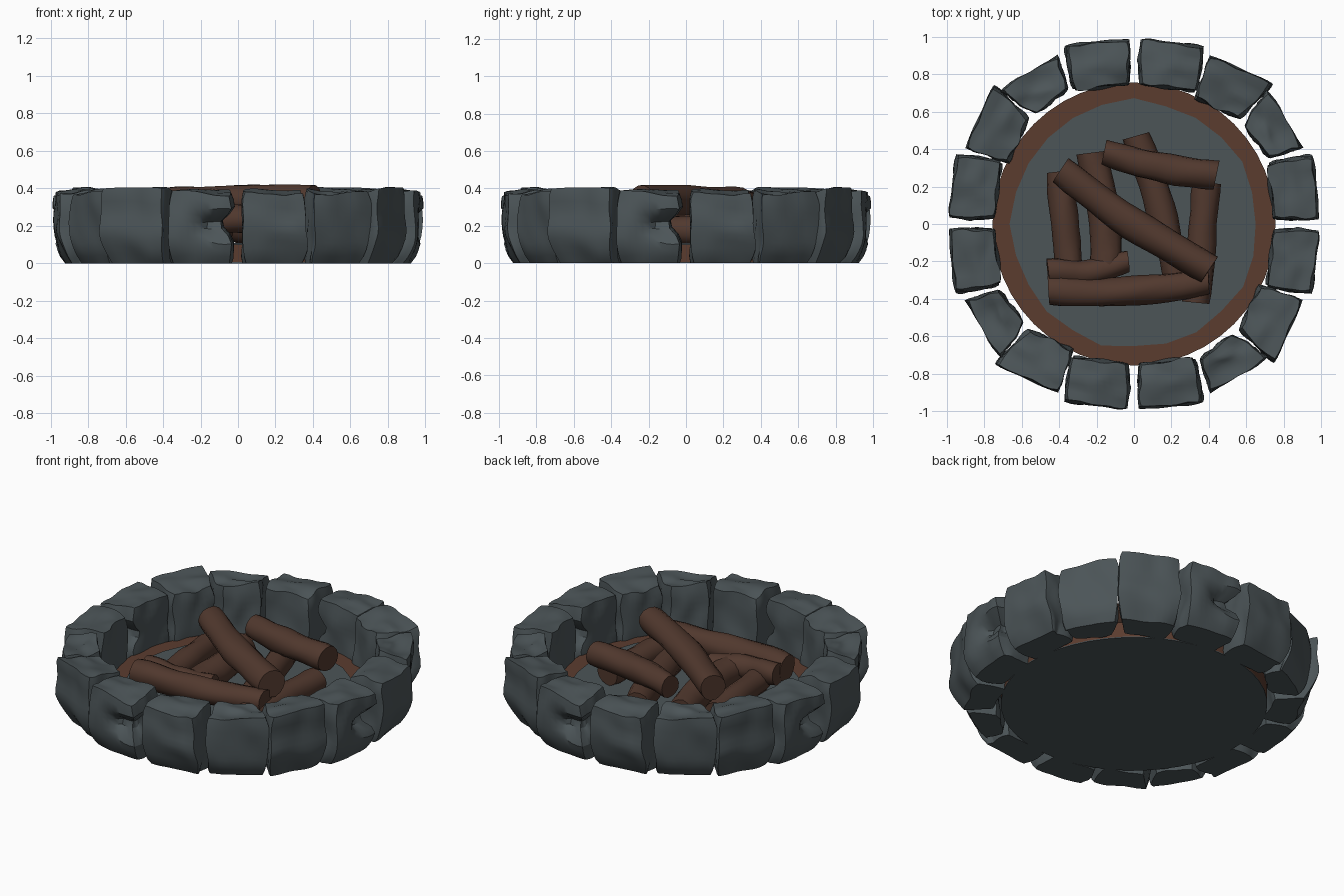
import bpy, bmesh, math, random
from mathutils import Vector, Matrix, noise

if "Cube" in bpy.data.objects:
    bpy.data.objects.remove(bpy.data.objects["Cube"])

random.seed(4)


def material(name, rgb):
    m = bpy.data.materials.new(name)
    m.diffuse_color = (*rgb, 1)
    m.use_nodes = True
    m.node_tree.nodes["Principled BSDF"].inputs["Base Color"].default_value = m.diffuse_color
    return m


STONE = material("slate grey", (0.072, 0.090, 0.097))
DIRT = material("brown earth", (0.105, 0.045, 0.028))
WOOD = material("dark bark", (0.082, 0.040, 0.027))


def finish(name, bm, mat, angle=35):
    bmesh.ops.recalc_face_normals(bm, faces=bm.faces)
    me = bpy.data.meshes.new(name)
    bm.to_mesh(me)
    bm.free()
    me.materials.append(mat)
    ob = bpy.data.objects.new(name, me)
    bpy.context.collection.objects.link(ob)
    bpy.ops.object.select_all(action='DESELECT')
    ob.select_set(True)
    bpy.context.view_layer.objects.active = ob
    bpy.ops.object.shade_smooth_by_angle(angle=math.radians(angle))
    return ob


# Chiselled stone: plan corners are inner start, outer start, outer end, inner end
def stone(name, quad, height, seed, cracked=False):
    bm = bmesh.new()
    bmesh.ops.create_cube(bm, size=1)
    bmesh.ops.subdivide_edges(bm, edges=bm.edges[:], cuts=9, use_grid_fill=True)
    a, b, c, d = [Vector((x, y, 0)) for x, y in quad]
    for v in bm.verts:
        u, t, w = v.co.x * 2, v.co.y * 2, v.co.z * 2      # radial, around, up
        round_u = 1 - 0.05 * abs(t) ** 4 - 0.05 * abs(w) ** 6
        round_t = 1 - 0.06 * abs(w) ** 6 - 0.04 * abs(u) ** 6
        u2, t2 = u * round_u, t * round_t
        if w < 0 and u > 0:                               # outer face leans in at the base
            u2 -= 0.5 * u * (-w) ** 2.2
        if cracked and t > -0.3:                          # broken notch beside the gap
            k = max(0, 1 - abs(w - 0.12) / 0.42) * min(1, (t + 0.3) / 0.7)
            if u > 0:
                u2 -= 0.75 * k * u
            t2 -= 0.45 * k * max(t, 0)
        f, g = u2 / 2 + 0.5, t2 / 2 + 0.5
        p = a.lerp(b, f).lerp(d.lerp(c, f), g)
        tilt = 0.012 * math.sin(seed * 2.1 + u * 1.3 + t)
        p.z = (w + 1) / 2 * (height + tilt)
        n = noise.noise_vector(Vector((u, t, w)) * 1.3 + Vector((seed * 7.3, 0, 0)))
        p += n * 0.018
        p.z = max(p.z, 0.004 if w > -0.99 else 0)
        if w < -0.99:
            p.z = 0
        v.co = p
    return finish(name, bm, STONE, 32)


# Four different stones, repeated in each quarter of the ring
kinds = [
    ([(0.745, 0.025), (0.985, 0.02), (0.955, 0.375), (0.71, 0.325)], 0.375, False),
    ([(0.72, 0.35), (0.905, 0.405), (0.71, 0.72), (0.585, 0.525)], 0.38, False),
    ([(0.56, 0.56), (0.745, 0.745), (0.405, 0.905), (0.325, 0.67)], 0.392, False),
    ([(0.335, 0.70), (0.375, 0.95), (0.025, 0.995), (0.025, 0.745)], 0.375, True),
]
for i, (quad, h, cracked) in enumerate(kinds):
    first = stone(f"ring_stone_{i + 1}", quad, h, i + 1, cracked)
    for q in range(1, 4):
        ob = bpy.data.objects.new(f"ring_stone_{i + 1}_{q}", first.data)
        ob.rotation_euler.z = q * math.pi / 2
        bpy.context.collection.objects.link(ob)


# Ground bed: grey underside, earth ring, ash bed with an uneven rim
def disc(name, r, z0, z1, mat, sides, wobble=0.0):
    bm = bmesh.new()
    lo, hi = [], []
    for k in range(sides):
        an = 2 * math.pi * k / sides
        rr = r + random.uniform(-wobble, wobble)
        lo.append(bm.verts.new((rr * math.cos(an), rr * math.sin(an), z0)))
        hi.append(bm.verts.new((rr * math.cos(an), rr * math.sin(an), z1)))
    bm.faces.new(lo)
    bm.faces.new(hi)
    for k in range(sides):
        j = (k + 1) % sides
        bm.faces.new((lo[k], lo[j], hi[j], hi[k]))
    return finish(name, bm, mat)


disc("base_underside", 0.755, 0.0, 0.006, STONE, 48)
disc("earth_bed", 0.755, 0.006, 0.10, DIRT, 48)
disc("ash_bed", 0.66, 0.09, 0.108, STONE, 24, 0.012)


# Logs: knobbly tubes with flat ends, bowed along their length
def log(name, p0, p1, r0, r1, bow=(0, 0, 0), seed=0):
    p0, p1, bow = Vector(p0), Vector(p1), Vector(bow)
    axis = (p1 - p0).normalized()
    side = axis.cross(Vector((0, 0, 1))).normalized()
    up = side.cross(axis)
    bm = bmesh.new()
    rings, steps, sides = [], 12, 14
    for s in range(steps + 1):
        f = s / steps
        centre = p0.lerp(p1, f) + bow * math.sin(math.pi * f)
        ring = []
        for k in range(sides):
            an = 2 * math.pi * k / sides
            out = side * math.cos(an) + up * math.sin(an)
            r = r0 + (r1 - r0) * f
            r *= 1 + 0.16 * noise.noise(out * 0.9 + Vector((f * 4, seed * 5.7, 0)))
            if s in (0, steps):
                r *= 0.95
            ring.append(bm.verts.new(centre + out * r))
        rings.append(ring)
    for r1_, r2_ in zip(rings, rings[1:]):
        for k in range(sides):
            j = (k + 1) % sides
            bm.faces.new((r1_[k], r1_[j], r2_[j], r2_[k]))
    bm.faces.new(rings[0])
    bm.faces.new(rings[-1])
    return finish(name, bm, WOOD, 45)


# Lower layer
log("lower_log_left", (-0.40, 0.28, 0.17), (-0.34, -0.24, 0.17), 0.07, 0.075, seed=1)
log("lower_log_inner", (-0.23, 0.38, 0.17), (-0.15, -0.26, 0.17), 0.08, 0.09, (0.03, 0, 0), 2)
log("lower_log_middle", (0.01, 0.47, 0.18), (0.23, -0.30, 0.18), 0.08, 0.075, (0.02, 0, 0), 3)
log("lower_log_right", (0.39, 0.22, 0.18), (0.33, -0.42, 0.18), 0.075, 0.075, seed=4)
# Cross logs, the front one with a short fork
log("front_log", (-0.455, -0.35, 0.22), (0.40, -0.30, 0.25), 0.085, 0.07, (0, -0.035, 0), 5)
log("front_log_fork", (-0.46, -0.25, 0.22), (-0.03, -0.20, 0.20), 0.07, 0.06, (0, -0.03, 0), 6)
log("back_log", (-0.16, 0.385, 0.31), (0.44, 0.26, 0.31), 0.072, 0.08, (-0.01, -0.02, 0), 7)
log("top_diagonal_log", (-0.39, 0.29, 0.325), (0.405, -0.24, 0.335), 0.082, 0.088, (-0.02, -0.02, 0.005), 8)
